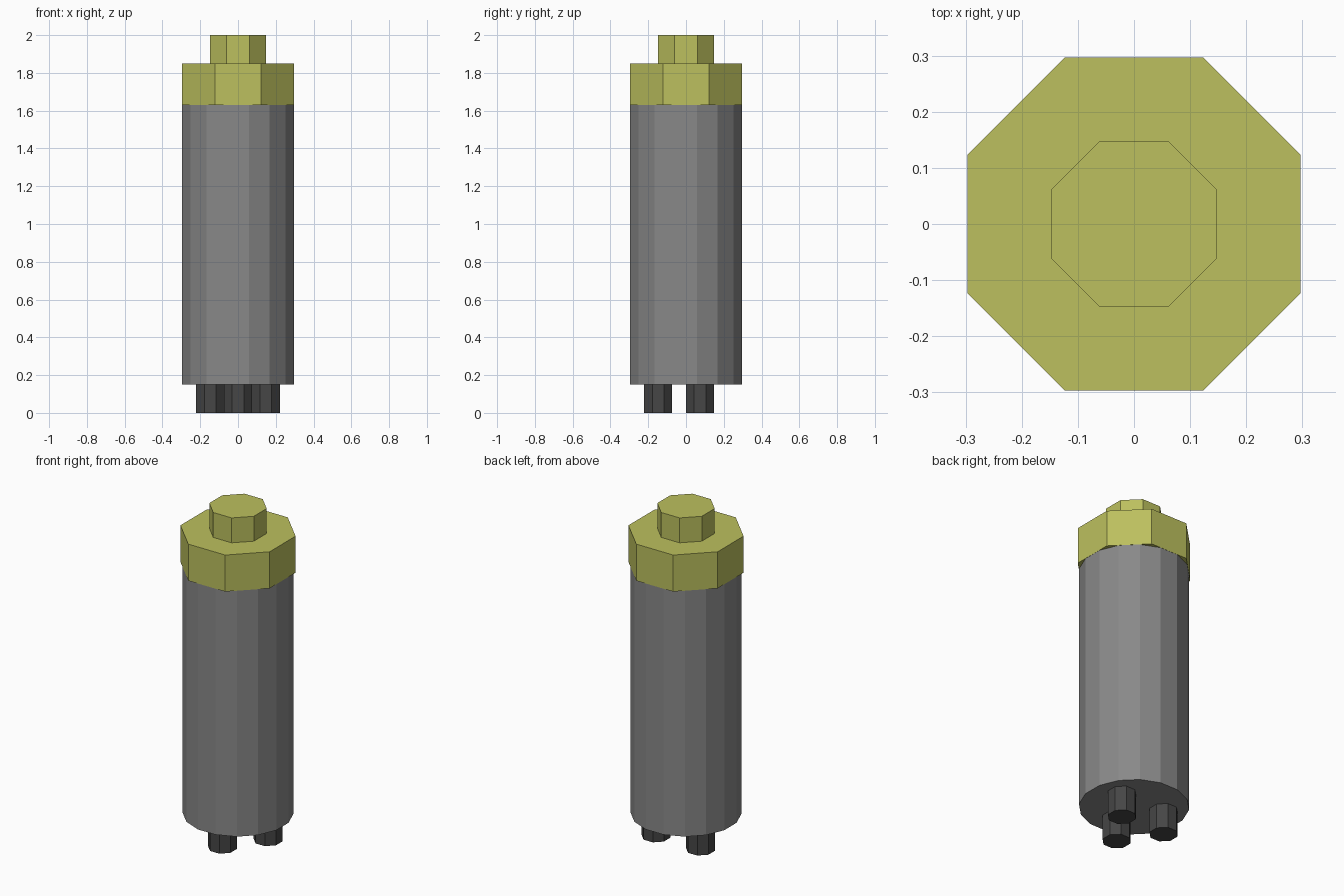
import bpy
import math

if "Cube" in bpy.data.objects:
    bpy.data.objects.remove(bpy.data.objects["Cube"])


def material(name, srgb):
    m = bpy.data.materials.new(name)
    lin = [((c / 255 + 0.055) / 1.055) ** 2.4 for c in srgb]
    m.diffuse_color = (*lin, 1.0)
    m.use_nodes = True
    m.node_tree.nodes["Principled BSDF"].inputs["Base Color"].default_value = m.diffuse_color
    return m


OLIVE = material("olive_yellow", (188, 192, 94))
GREY = material("mid_grey", (137, 137, 137))
DARK = material("dark_grey", (70, 70, 70))


def prism(name, sides, apothem, z0, z1, mat, x=0.0, y=0.0):
    """Upright regular prism with flat sides facing the x and y axes."""
    bpy.ops.mesh.primitive_cylinder_add(
        vertices=sides, radius=apothem / math.cos(math.pi / sides),
        depth=z1 - z0, location=(x, y, (z0 + z1) / 2),
        rotation=(0, 0, math.pi / sides))
    ob = bpy.context.object
    ob.name = name
    ob.data.materials.append(mat)
    return ob


# Main canister
prism("body", 16, 0.296, 0.15, 1.63, GREY)

# Octagonal cap and top knob
prism("cap", 8, 0.297, 1.63, 1.85, OLIVE)
prism("knob", 8, 0.148, 1.85, 2.0, OLIVE)

# Three short pins under the body
for name, x, y in (("pin_front", 0, -0.148),
                   ("pin_left", -0.148, 0.074),
                   ("pin_right", 0.148, 0.074)):
    prism(name, 8, 0.074, 0.0, 0.15, DARK, x, y)
